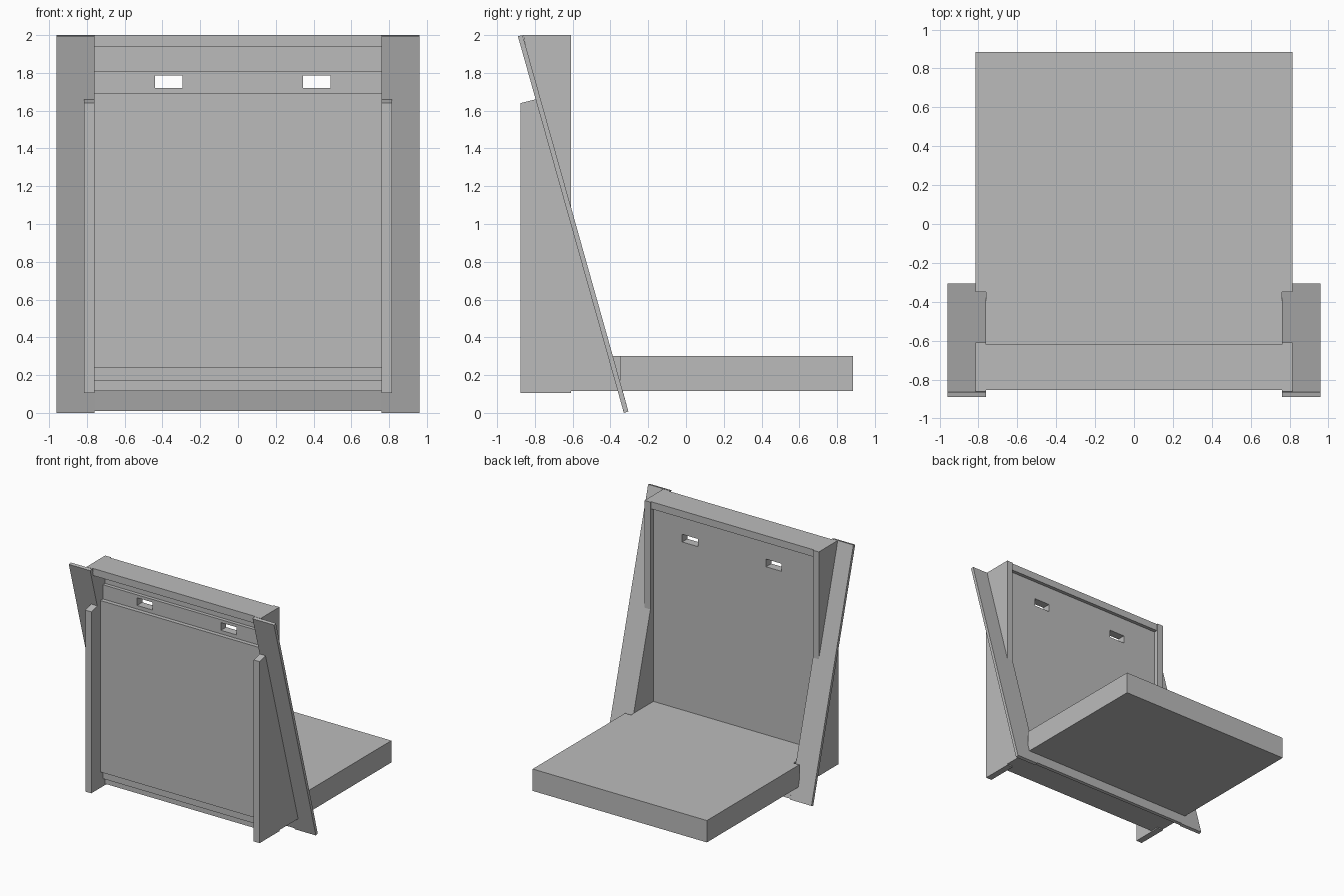
import bpy
import bmesh

old = bpy.data.objects.get("Cube")
if old:
    bpy.data.objects.remove(old, do_unlink=True)

grey = bpy.data.materials.new("plain_grey")
grey.use_nodes = True
grey.diffuse_color = (0.5, 0.5, 0.5, 1)
grey.node_tree.nodes["Principled BSDF"].inputs["Base Color"].default_value = (0.5, 0.5, 0.5, 1)


def extrude_x(name, profile, x0, x1):
    """Solid with a (y, z) side profile, running from x0 to x1."""
    bm = bmesh.new()
    face = bm.faces.new([bm.verts.new((x0, y, z)) for y, z in profile])
    new = bmesh.ops.extrude_face_region(bm, geom=[face])["geom"]
    verts = [v for v in new if isinstance(v, bmesh.types.BMVert)]
    bmesh.ops.translate(bm, verts=verts, vec=(x1 - x0, 0, 0))
    bmesh.ops.recalc_face_normals(bm, faces=bm.faces)
    mesh = bpy.data.meshes.new(name)
    bm.to_mesh(mesh)
    bm.free()
    mesh.materials.append(grey)
    obj = bpy.data.objects.new(name, mesh)
    bpy.context.collection.objects.link(obj)
    return obj


def box(name, x0, x1, y0, y1, z0, z1):
    return extrude_x(name, [(y0, z0), (y1, z0), (y1, z1), (y0, z1)], x0, x1)


def cut(obj, cutter):
    mod = obj.modifiers.new("cut", 'BOOLEAN')
    mod.operation = 'DIFFERENCE'
    mod.solver = 'EXACT'
    mod.object = cutter
    bpy.context.view_layer.objects.active = obj
    bpy.ops.object.modifier_apply(modifier=mod.name)


INNER, OUTER, EDGE = 0.76, 0.815, 0.96

# Seat slab running back from the upright
box("seat", -OUTER, OUTER, -0.35, 0.885, 0.115, 0.3)
box("seat_tongue", -INNER, INNER, -0.65, -0.35, 0.115, 0.3)

# Side cheeks and leaning stiles, mirrored left and right
cheek = [(-0.875, 0.105), (-0.61, 0.105), (-0.61, 0.115), (-0.347, 0.115),
         (-0.61, 1.06), (-0.61, 2), (-0.862, 2), (-0.785, 1.663), (-0.875, 1.64)]
stile = [(-0.89, 1.994), (-0.865, 2), (-0.305, 0.008), (-0.329, 0)]
for side, s in (("left", 1), ("right", -1)):
    extrude_x(side + "_cheek", cheek, s * INNER, s * OUTER)
    extrude_x(side + "_stile", stile, s * INNER, s * EDGE)

# Bottom rail of the leaning frame, top cap of the upright
extrude_x("bottom_rail", [(-0.332, 0.01), (-0.307, 0.015), (-0.358, 0.2), (-0.383, 0.195)],
          -INNER, INNER)
box("top_cap", -INNER, INNER, -0.855, -0.62, 1.94, 2)

# Layered back panels, stepped towards the front
back = box("back_panel", -INNER, INNER, -0.69, -0.65, 0.115, 1.94)
middle = box("middle_panel", -INNER, INNER, -0.72, -0.69, 0.17, 1.81)
box("front_panel", -INNER, INNER, -0.755, -0.72, 0.24, 1.69)

# Two hand slots through the back
for x in (-0.367, 0.418):
    cutter = box("slot_cutter", x - 0.073, x + 0.073, -0.9, -0.5, 1.72, 1.785)
    cutter.hide_render = True
    cut(back, cutter)
    cut(middle, cutter)
    bpy.data.objects.remove(cutter, do_unlink=True)
